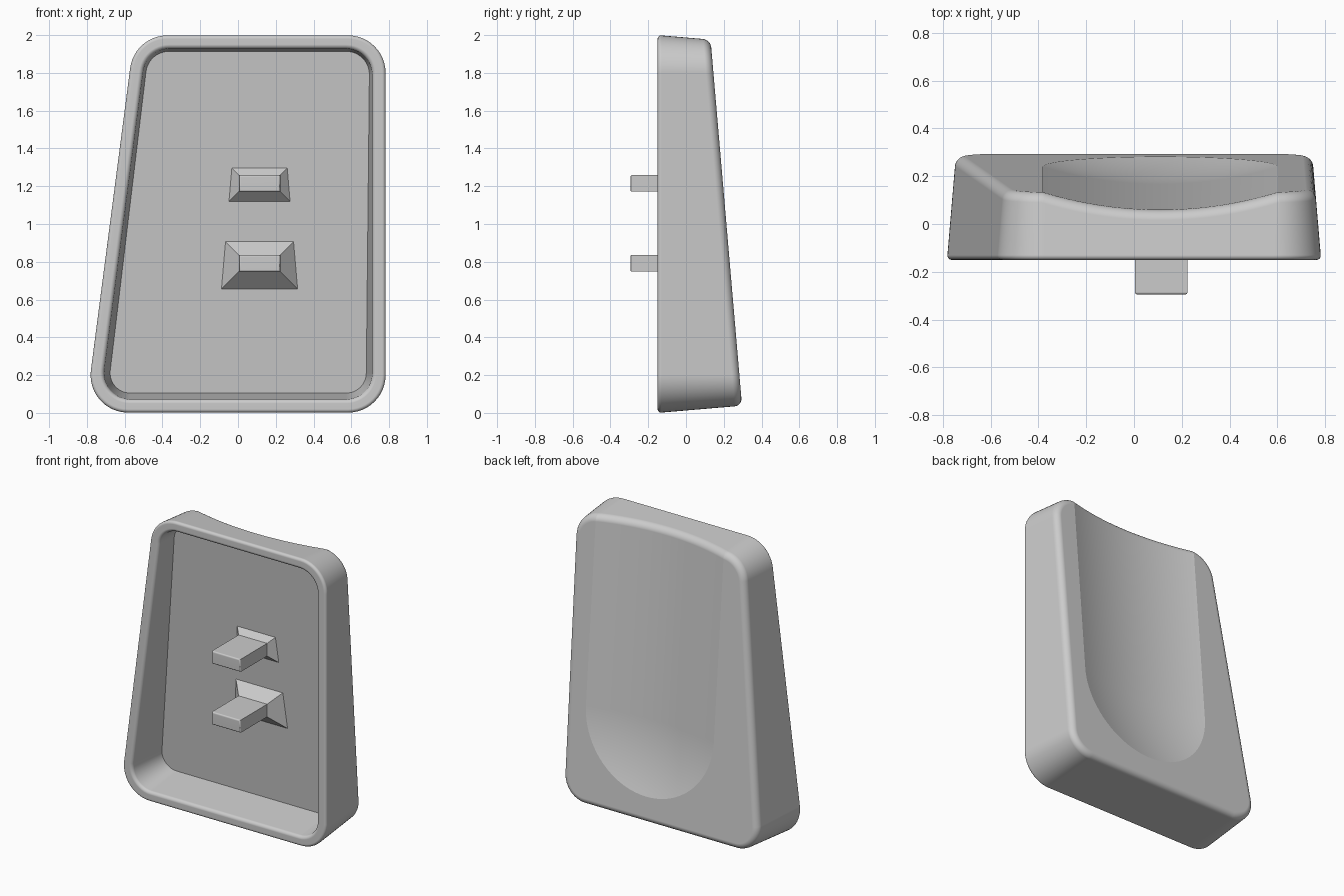
import bpy, bmesh, math
from mathutils import Matrix, Vector

if "Cube" in bpy.data.objects:
    bpy.data.objects.remove(bpy.data.objects["Cube"], do_unlink=True)

FRONT, SLOPE = -0.15, 0.086
TILT = math.atan(SLOPE)
LEAN = math.atan(0.13)


def front(z):
    return FRONT


def back(z):
    return 0.30 - SLOPE * z


def floor(z):
    return 0.15 - SLOPE * z


grey = bpy.data.materials.new("plain_grey")
grey.use_nodes = True
grey.diffuse_color = (0.6, 0.6, 0.6, 1)
grey.node_tree.nodes["Principled BSDF"].inputs["Base Color"].default_value = (0.6, 0.6, 0.6, 1)


def make_object(name, bm):
    bmesh.ops.recalc_face_normals(bm, faces=bm.faces[:])
    mesh = bpy.data.meshes.new(name)
    bm.to_mesh(mesh)
    bm.free()
    obj = bpy.data.objects.new(name, mesh)
    bpy.context.collection.objects.link(obj)
    mesh.materials.append(grey)
    return obj


def smooth(obj, degrees):
    bpy.ops.object.select_all(action="DESELECT")
    obj.select_set(True)
    bpy.context.view_layer.objects.active = obj
    bpy.ops.object.shade_smooth_by_angle(angle=math.radians(degrees))
    mod = obj.modifiers.new("even_normals", "WEIGHTED_NORMAL")
    mod.keep_sharp = True


def outline(inset, radius, draft, depth_at, steps=12):
    """Rounded slanted outline, narrowing with depth onto the surface y = depth_at(z)."""
    d = inset + radius
    left = math.pi - LEAN
    corners = [(1, d, -math.pi / 2, 0), (1, 2 - d, 0, math.pi / 2),
               (-1, 2 - d, math.pi / 2, left), (-1, d, left, 1.5 * math.pi)]
    points = []
    for side, cz, a0, a1 in corners:
        cx = 0.783 - d if side > 0 else -0.81 + 0.13 * cz + d / math.cos(LEAN)
        for i in range(steps + 1):
            a = a0 + (a1 - a0) * i / steps
            y = FRONT
            for _ in range(6):
                r = radius - draft * (y - FRONT)
                z = cz + r * math.sin(a)
                y = depth_at(z)
            points.append((cx + r * math.cos(a), y, z))
    return points


# Hollow shell: back face, outer walls, front rim, inner walls and cavity floor
bm = bmesh.new()
rings = [[bm.verts.new(p) for p in outline(*args)] for args in
         ((0, 0.2, 0.085, back), (0, 0.2, 0.085, front),
          (0.07, 0.14, 0.12, front), (0.07, 0.14, 0.12, floor))]
bm.faces.new(rings[0])
bm.faces.new(rings[-1])
count = len(rings[0])
for a, b in zip(rings, rings[1:]):
    for i in range(count):
        j = (i + 1) % count
        bm.faces.new((a[i], a[j], b[j], b[i]))
bmesh.ops.recalc_face_normals(bm, faces=bm.faces[:])
rim = [e for e in bm.edges if all(abs(v.co.y - FRONT) < 1e-5 for v in e.verts)
       and e.calc_face_angle(0) > 0.8]
bmesh.ops.bevel(bm, geom=rim, offset=0.02, segments=8, profile=0.5, affect="EDGES")
shell = make_object("shell", bm)

# Cutter for the finger scoop: a long cylinder with a round lower end
HALF, DEPTH = 0.492, 0.073
R = (HALF ** 2 + DEPTH ** 2) / (2 * DEPTH)
bm = bmesh.new()
profile = []
for i in range(81):
    a = math.pi / 2 * i / 80
    profile.append(bm.verts.new((R * math.sin(a), 0, -R * math.cos(a))))
profile += [bm.verts.new((R, 0, 3)), bm.verts.new((0, 0, 3))]
edges = [bm.edges.new(pair) for pair in zip(profile, profile[1:])]
bmesh.ops.spin(bm, geom=profile + edges, cent=(0, 0, 0), axis=(0, 0, 1),
               angle=2 * math.pi, steps=240, use_duplicate=False)
bmesh.ops.remove_doubles(bm, verts=bm.verts[:], dist=1e-4)
cutter = make_object("scoop_cutter", bm)
z0 = 0.21 + HALF
normal = Vector((0, 1, SLOPE)).normalized()
cutter.matrix_world = (Matrix.Translation(Vector((0.11, back(z0), z0)) + normal * (R - DEPTH))
                       @ Matrix.Rotation(TILT, 4, "X"))
cutter.hide_render = True
cut = shell.modifiers.new("scoop", "BOOLEAN")
cut.operation, cut.solver, cut.object = "DIFFERENCE", "EXACT", cutter
bpy.context.view_layer.update()
evaluated = shell.evaluated_get(bpy.context.evaluated_depsgraph_get())

# Round the outer back edge, following the scoop where it runs out at the top
bm = bmesh.new()
bm.from_mesh(evaluated.to_mesh())
evaluated.to_mesh_clear()
shell.modifiers.clear()
bpy.data.objects.remove(cutter, do_unlink=True)
bmesh.ops.remove_doubles(bm, verts=bm.verts[:], dist=1e-4)
edge = [e for e in bm.edges if e.calc_face_angle(0) > 0.9
        and all(v.co.y > back(v.co.z) - 0.1 for v in e.verts)]
bmesh.ops.bevel(bm, geom=edge, offset=0.04, segments=8, profile=0.5, affect="EDGES",
                clamp_overlap=False)
for f in bm.faces:
    f.material_index = 0
bm.to_mesh(shell.data)
bm.free()
smooth(shell, 14)

# Two mounting pegs, each with a flared base that meets the cavity floor
X0, X1, NECK, TIP = 0.004, 0.224, 0.0, -0.295
for name, low, high in (("upper", 1.171, 1.259), ("lower", 0.748, 0.836)):
    bm = bmesh.new()
    bmesh.ops.create_cube(bm, size=1, matrix=Matrix.Translation(
        ((X0 + X1) / 2, (TIP + NECK) / 2, (low + high) / 2))
        @ Matrix.Diagonal((X1 - X0, NECK - TIP, high - low, 1)))
    tip = [e for e in bm.edges if all(v.co.y < TIP + 0.01 for v in e.verts)]
    bmesh.ops.bevel(bm, geom=tip, offset=0.01, segments=3, profile=0.5, affect="EDGES")
    smooth(make_object(name + "_peg", bm), 35)

    bm = bmesh.new()
    g0 = (floor(low) - NECK) / (1 - SLOPE)
    g1 = (floor(high) - NECK) / (1 + SLOPE)
    neck = [bm.verts.new((x, NECK, z)) for x, z in
            ((X0, low), (X1, low), (X1, high), (X0, high))]
    base = [bm.verts.new((x, floor(z) + 0.002, z)) for x, z in
            ((X0 - g0, low - g0), (X1 + g0, low - g0), (X1 + g1, high + g1), (X0 - g1, high + g1))]
    bm.faces.new(neck)
    bm.faces.new(base)
    for i in range(4):
        j = (i + 1) % 4
        bm.faces.new((neck[i], neck[j], base[j], base[i]))
    make_object(name + "_peg_flare", bm)
